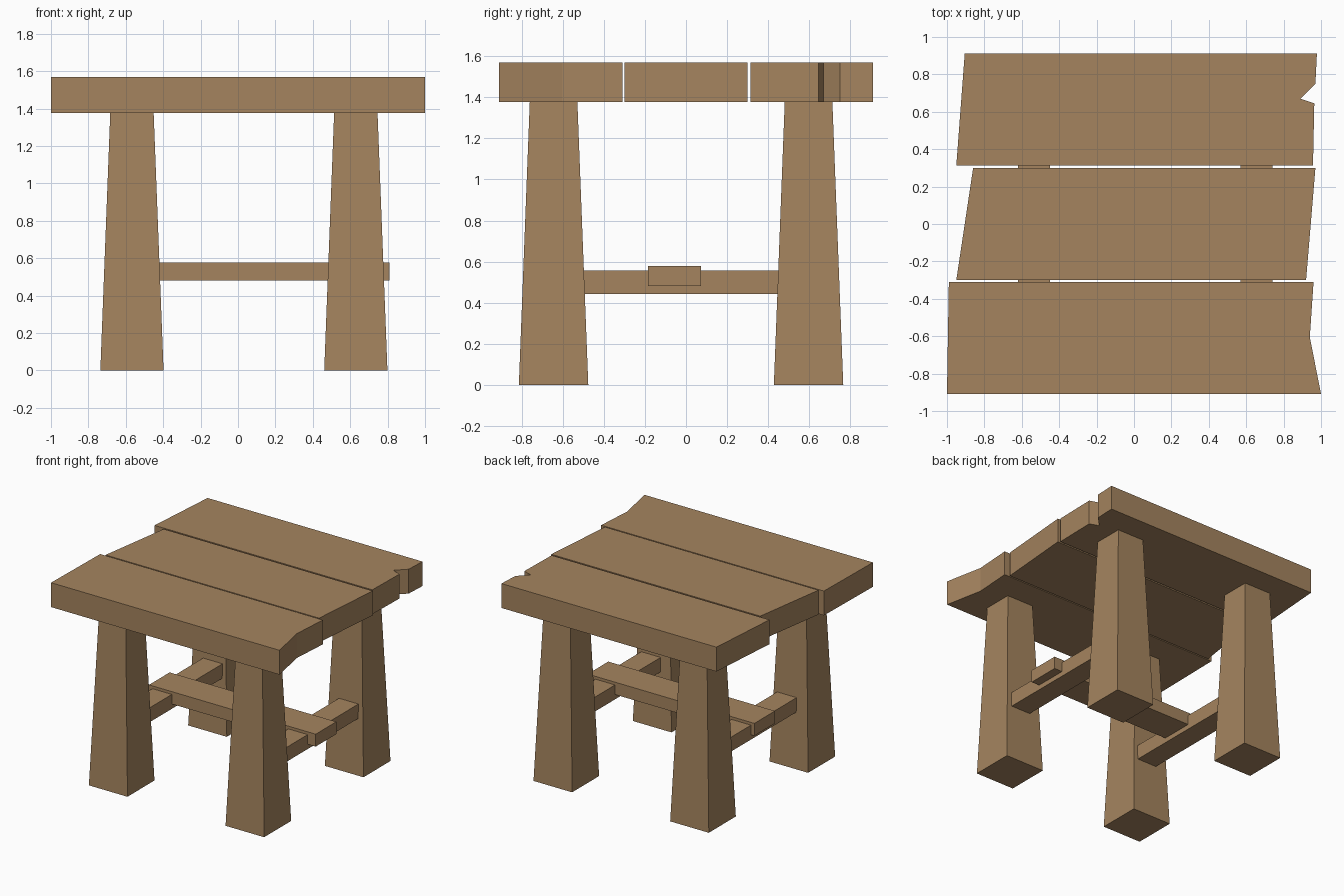
import bpy
import bmesh

if "Cube" in bpy.data.objects:
    bpy.data.objects.remove(bpy.data.objects["Cube"])

wood = bpy.data.materials.new("warm brown wood")
wood.diffuse_color = (0.376, 0.231, 0.114, 1)
wood.use_nodes = True
wood.node_tree.nodes["Principled BSDF"].inputs["Base Color"].default_value = wood.diffuse_color


def loft(name, bottom, top, z0, z1):
    """Solid between two matching outlines at heights z0 and z1."""
    bm = bmesh.new()
    low = [bm.verts.new((x, y, z0)) for x, y in bottom]
    high = [bm.verts.new((x, y, z1)) for x, y in top]
    bm.faces.new(low[::-1])
    bm.faces.new(high)
    n = len(low)
    for i in range(n):
        j = (i + 1) % n
        bm.faces.new((low[i], low[j], high[j], high[i]))
    bmesh.ops.recalc_face_normals(bm, faces=bm.faces)
    mesh = bpy.data.meshes.new(name)
    bm.to_mesh(mesh)
    bm.free()
    mesh.materials.append(wood)
    obj = bpy.data.objects.new(name, mesh)
    bpy.context.collection.objects.link(obj)


def rect(x0, x1, y0, y1):
    return [(x0, y0), (x1, y0), (x1, y1), (x0, y1)]


def square(cx, cy, half):
    return rect(cx - half, cx + half, cy - half, cy + half)


# Rough-cut table top planks with chipped ends
planks = {
    "front_plank": [(-1, -0.91), (1, -0.91), (0.94, -0.605), (0.96, -0.31), (-0.99, -0.31)],
    "middle_plank": [(-0.95, -0.30), (0.92, -0.30), (0.97, 0.30), (-0.86, 0.30)],
    "back_plank": [(-0.95, 0.313), (0.957, 0.313), (0.964, 0.645), (0.89, 0.67),
                   (0.97, 0.75), (0.978, 0.912), (-0.905, 0.912)],
}
for name, outline in planks.items():
    loft(name, outline, outline, 1.377, 1.57)

# Tapered legs and the side rails joining front and back
for side, cx, rail_x in (("left", -0.567, -0.62), ("right", 0.63, 0.57)):
    for end, cy in (("front", -0.645), ("back", 0.597)):
        loft(f"{end}_{side}_leg", square(cx, cy, 0.169), square(cx, cy, 0.116), 0, 1.377)
    rail = rect(rail_x, rail_x + 0.17, -0.6, 0.55)
    loft(f"{side}_rail", rail, rail, 0.442, 0.556)

# Cross stretcher resting on the rails
bar = rect(-0.65, 0.81, -0.185, 0.073)
loft("stretcher", bar, bar, 0.48, 0.578)
